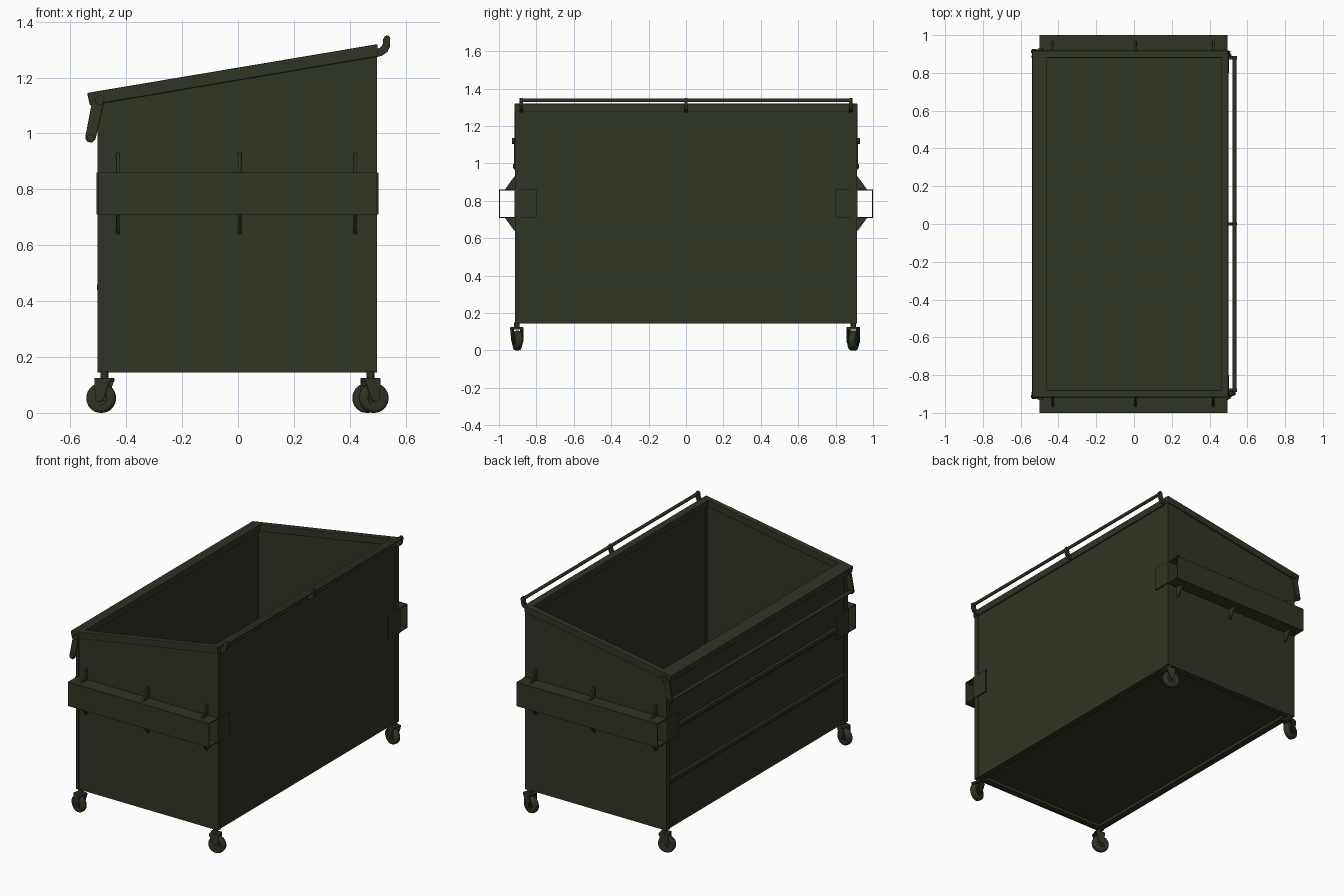
import bpy, bmesh, math
from mathutils import Matrix, Vector

if "Cube" in bpy.data.objects:
    bpy.data.objects.remove(bpy.data.objects["Cube"])

green = bpy.data.materials.new("dark olive green")
green.diffuse_color = (0.028, 0.035, 0.018, 1)
green.use_nodes = True
green.node_tree.nodes["Principled BSDF"].inputs["Base Color"].default_value = green.diffuse_color


def finish(name, bm, bevel=0.0, smooth=False):
    bmesh.ops.recalc_face_normals(bm, faces=bm.faces)
    me = bpy.data.meshes.new(name)
    bm.to_mesh(me)
    bm.free()
    me.materials.append(green)
    ob = bpy.data.objects.new(name, me)
    bpy.context.collection.objects.link(ob)
    if bevel:
        m = ob.modifiers.new("bevel", 'BEVEL')
        m.width, m.segments, m.limit_method = bevel, 2, 'ANGLE'
    if smooth:
        bpy.ops.object.select_all(action='DESELECT')
        ob.select_set(True)
        bpy.context.view_layer.objects.active = ob
        bpy.ops.object.shade_smooth_by_angle(angle=math.radians(40))
    return ob


def prism(name, pts, lo, hi, axis='y', bevel=0.0):
    """Extrude a profile: (x, z) points along y, or (y, z) points along x."""
    bm = bmesh.new()
    put = (lambda a, b, t: (a, t, b)) if axis == 'y' else (lambda a, b, t: (t, a, b))
    ends = [[bm.verts.new(put(a, b, t)) for a, b in pts] for t in (lo, hi)]
    bm.faces.new(ends[0])
    bm.faces.new(ends[1])
    for i in range(len(pts)):
        j = (i + 1) % len(pts)
        bm.faces.new((ends[0][i], ends[0][j], ends[1][j], ends[1][i]))
    return finish(name, bm, bevel)


def box(name, x0, x1, y0, y1, z0, z1, bevel=0.0):
    return prism(name, [(x0, z0), (x1, z0), (x1, z1), (x0, z1)],
                 min(y0, y1), max(y0, y1), bevel=bevel)


def rod(name, a, b, r, seg=16, bevel=0.0):
    a, b = Vector(a), Vector(b)
    bm = bmesh.new()
    rot = (b - a).to_track_quat('Z', 'Y').to_matrix().to_4x4()
    bmesh.ops.create_cone(bm, cap_ends=True, segments=seg, radius1=r, radius2=r,
                          depth=(b - a).length,
                          matrix=Matrix.Translation((a + b) / 2) @ rot)
    return finish(name, bm, bevel, True)


def under_rim(x):
    return 1.10 + (x + 0.53) * 0.17


# bin walls, floor and bottom frame
zl, zr = under_rim(-0.5) + 0.01, under_rim(0.495) + 0.01
box("floor", -0.495, 0.49, -0.905, 0.905, 0.165, 0.175)
box("low_wall", -0.495, -0.485, -0.9, 0.9, 0.145, zl)
box("high_wall", 0.482, 0.492, -0.9, 0.9, 0.145, zr)
for x0, x1 in ((-0.485, -0.455), (0.452, 0.482)):
    box("bottom_frame_long", x0, x1, -0.9, 0.9, 0.147, 0.165)

# shallow stiffening ribs on the low wall
for z in (0.45, 0.77):
    prism("wall_rib", [(-0.494, z - 0.022), (-0.504, z - 0.01),
                       (-0.504, z + 0.01), (-0.494, z + 0.022)], -0.88, 0.88)

# sloped rim, long bars
def rim_bar(name, x0, x1, y0, y1):
    top = lambda x: 1.145 + (x + 0.54) * 0.168
    b0 = x0 + (0.01 if x0 < -0.5 else 0)
    prism(name, [(x0, top(x0)), (x1, top(x1)), (x1, under_rim(x1)), (b0, under_rim(b0))],
          y0, y1, bevel=0.004)

rim_bar("rim_low", -0.54, -0.46, -0.885, 0.885)
rim_bar("rim_high", 0.46, 0.50, -0.885, 0.885)

for s in (-1, 1):
    def ys(a, b):
        return sorted((s * a, s * b))

    # end walls, corner posts and rim ends
    prism("end_wall", [(-0.5, 0.145), (0.495, 0.145), (0.495, zr), (-0.5, zl)], *ys(0.9, 0.91))
    box("bottom_frame_short", -0.49, 0.485, *ys(0.87, 0.902), 0.147, 0.165)
    box("corner_post_low", -0.502, -0.485, *ys(0.88, 0.913), 0.145, zl)
    box("corner_post_high", 0.48, 0.497, *ys(0.88, 0.913), 0.145, zr)
    rim_bar("rim_end", -0.54, 0.50, *ys(0.88, 0.918))

    # hollow fork pocket with wrap plates at both ends
    box("pocket_top", -0.5, 0.495, *ys(0.905, 1.0), 0.855, 0.861)
    box("pocket_bottom", -0.5, 0.495, *ys(0.905, 1.0), 0.708, 0.714)
    box("pocket_outer", -0.5, 0.495, *ys(0.994, 1.0), 0.708, 0.861)
    box("pocket_inner", -0.5, 0.495, *ys(0.908, 0.918), 0.708, 0.861)
    for x0, x1 in ((-0.507, -0.499), (0.494, 0.502)):
        box("pocket_wrap_plate", x0, x1, *ys(0.8, 0.918), 0.71, 0.86)

    # triangular gussets above and below the pocket
    for x in (-0.43, 0.006, 0.42):
        for z, tip in ((0.858, 0.93), (0.711, 0.64)):
            prism("gusset", [(s * 0.905, z), (s * 0.97, z), (s * 0.918, tip), (s * 0.905, tip)],
                  x - 0.006, x + 0.006, axis='x', bevel=0.002)

    # hanging lid arm with pivot bolts
    prism("lid_arm", [(-0.52, 1.125), (-0.478, 1.12), (-0.51, 0.98), (-0.522, 0.967),
                      (-0.54, 0.97), (-0.547, 0.985)], *ys(0.906, 0.92), bevel=0.003)
    rod("pivot_bolt", (-0.495, s * 0.9, 1.12), (-0.495, s * 0.93, 1.12), 0.017)
    rod("arm_bolt", (-0.528, s * 0.9, 0.985), (-0.528, s * 0.926, 0.985), 0.012)

# rod between the lid arms
rod("lid_arm_rod", (-0.528, -0.91, 0.985), (-0.528, 0.91, 0.985), 0.011)

# lid hinge rod on curved brackets along the high edge
rod("hinge_rod", (0.532, -0.885, 1.337), (0.532, 0.885, 1.337), 0.01)
for y in (-0.88, 0, 0.88):
    prism("hinge_bracket", [(0.49, 1.272), (0.515, 1.278), (0.535, 1.292), (0.544, 1.312),
                            (0.545, 1.342), (0.538, 1.351), (0.526, 1.349), (0.52, 1.34),
                            (0.518, 1.318), (0.508, 1.306), (0.49, 1.302)],
          y - 0.009, y + 0.009, bevel=0.002)


# swivel casters
def caster(x, y, yaw):
    c = 0.012
    parts = [rod("caster_wheel", (c, -0.018, 0.053), (c, 0.018, 0.053), 0.053, 32, 0.01),
             rod("caster_hub", (c, -0.023, 0.053), (c, 0.023, 0.053), 0.026, 24),
             rod("caster_axle", (c, -0.031, 0.053), (c, 0.031, 0.053), 0.009),
             box("caster_fork_top", -0.03, 0.03, -0.029, 0.029, 0.112, 0.125, 0.003),
             rod("caster_stem", (0, 0, 0.12), (0, 0, 0.15), 0.014)]
    for s in (-1, 1):
        parts.append(prism("caster_fork_leg", [(-0.03, 0.12), (0.03, 0.12), (c + 0.014, 0.045),
                                               (c, 0.038), (c - 0.014, 0.045)],
                           *sorted((s * 0.024, s * 0.029))))
    for p in parts:
        p.matrix_world = Matrix.Translation((x, y, 0)) @ Matrix.Rotation(math.radians(yaw), 4, 'Z')


caster(-0.478, -0.905, 165)
caster(-0.478, 0.893, 195)
caster(0.474, -0.905, 15)
caster(0.474, 0.895, 165)
